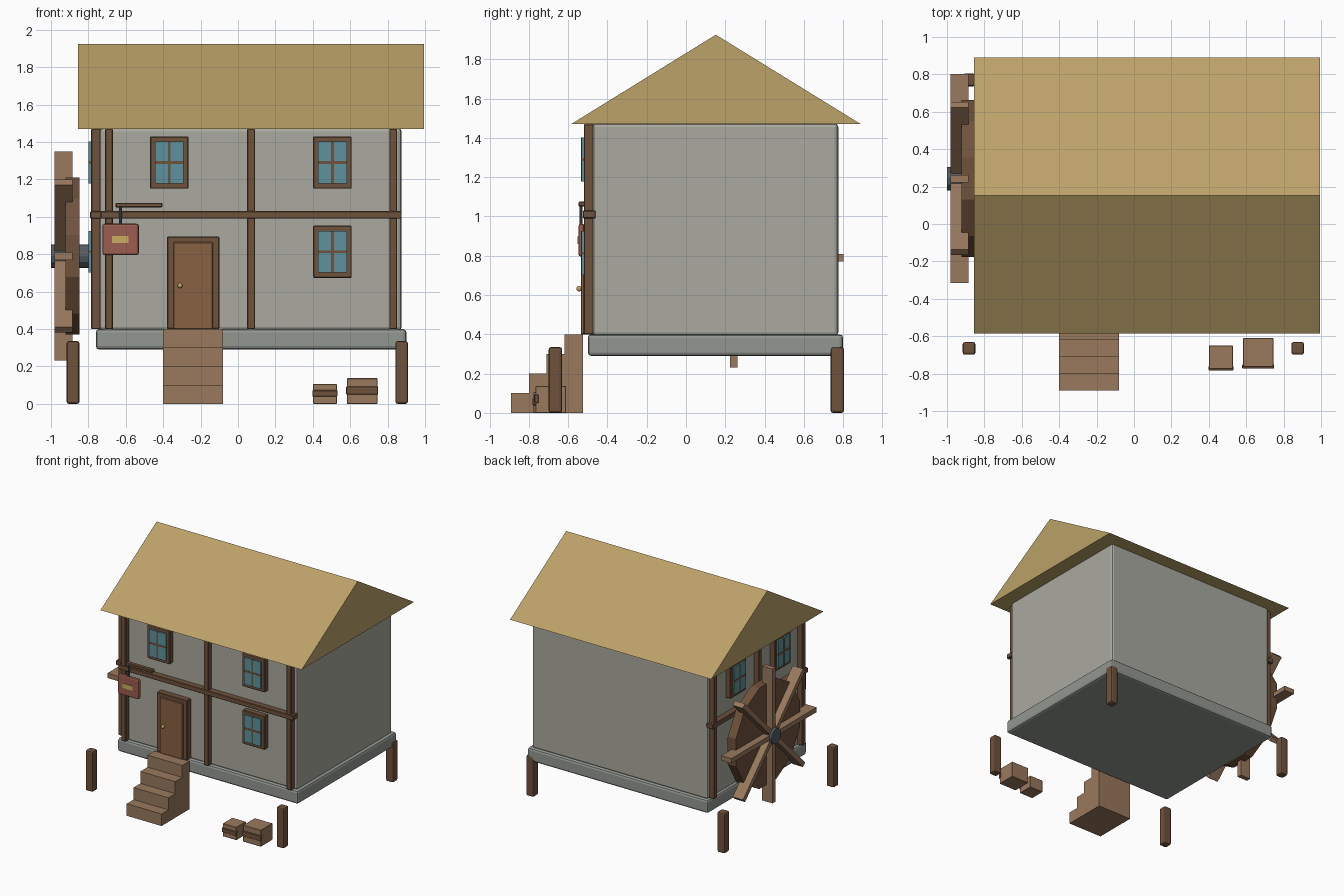
import bpy, bmesh
from math import radians, pi
from mathutils import Matrix, Vector

if "Cube" in bpy.data.objects:
    bpy.data.objects.remove(bpy.data.objects["Cube"])


def mat(name, r, g, b):
    m = bpy.data.materials.new(name)
    m.diffuse_color = (r, g, b, 1)
    m.use_nodes = True
    m.node_tree.nodes["Principled BSDF"].inputs["Base Color"].default_value = m.diffuse_color
    return m


WALL = mat("plaster", 0.40, 0.40, 0.35)
STONE = mat("stone", 0.29, 0.31, 0.28)
THATCH = mat("thatch", 0.50, 0.36, 0.14)
TIMBER = mat("timber", 0.16, 0.085, 0.045)
PLANK = mat("plank", 0.32, 0.19, 0.11)
DOOR = mat("door_wood", 0.25, 0.12, 0.055)
GLASS = mat("glass", 0.11, 0.29, 0.34)
IRON = mat("iron", 0.09, 0.11, 0.13)
BRASS = mat("brass", 0.60, 0.42, 0.12)
RED = mat("red_paint", 0.33, 0.11, 0.08)


def finish(name, bm, material, bevel=0, segments=1):
    bmesh.ops.recalc_face_normals(bm, faces=bm.faces)
    mesh = bpy.data.meshes.new(name)
    bm.to_mesh(mesh)
    bm.free()
    mesh.materials.append(material)
    ob = bpy.data.objects.new(name, mesh)
    bpy.context.collection.objects.link(ob)
    if bevel:
        mod = ob.modifiers.new("bevel", 'BEVEL')
        mod.width = bevel
        mod.segments = segments
    return ob


def box(name, x, y, z, material, bevel=0, segments=1, xf=None):
    """Box from (min, max) ranges, optionally transformed by a matrix."""
    bm = bmesh.new()
    bmesh.ops.create_cube(bm, size=1)
    for v in bm.verts:
        v.co = Vector((r[0] + (r[1] - r[0]) * (c + 0.5) for r, c in zip((x, y, z), v.co)))
    if xf:
        bm.transform(xf)
    return finish(name, bm, material, bevel, segments)


def prism(name, profile, x0, x1, material):
    """Extrude a (y, z) profile along x."""
    bm = bmesh.new()
    face = bm.faces.new([bm.verts.new((x0, y, z)) for y, z in profile])
    ext = bmesh.ops.extrude_face_region(bm, geom=[face])
    bmesh.ops.translate(bm, vec=(x1 - x0, 0, 0),
                        verts=[e for e in ext["geom"] if isinstance(e, bmesh.types.BMVert)])
    return finish(name, bm, material)


def cylinder(name, center, radius, length, sides, axis, material, turn=0):
    bm = bmesh.new()
    rot = Matrix.Rotation(pi / 2, 4, 'Y' if axis == 'X' else 'X')
    if axis == 'Z':
        rot = Matrix()
    bmesh.ops.create_cone(bm, cap_ends=True, segments=sides, radius1=radius, radius2=radius,
                          depth=length,
                          matrix=Matrix.Translation(center) @ rot @ Matrix.Rotation(turn, 4, 'Z'))
    return finish(name, bm, material)


# House shell
box("walls", (-0.74, 0.875), (-0.475, 0.775), (0.39, 1.475), WALL, 0.02, 2)
box("foundation", (-0.76, 0.90), (-0.50, 0.80), (0.29, 0.40), STONE, 0.018, 2)
prism("roof", [(-0.585, 1.47), (0.89, 1.47), (0.152, 1.925)], -0.855, 0.995, THATCH)

# Front and left timber framing
for x in (-0.69, 0.07, 0.83):
    box("front_timber", (x - 0.021, x + 0.021), (-0.52, -0.46), (0.40, 1.47), TIMBER, 0.004)
box("front_beam", (-0.735, 0.875), (-0.525, -0.46), (0.99, 1.03), TIMBER, 0.004)
for y in (-0.43, 0.145, 0.73):
    box("side_timber", (-0.785, -0.73), (y - 0.021, y + 0.021), (0.40, 1.47), TIMBER, 0.004)
box("side_beam", (-0.79, -0.73), (-0.475, 0.775), (0.99, 1.03), TIMBER, 0.004)


def window(xf):
    """Four-pane window facing -y, origin at its centre on the wall face."""
    box("window_frame", (-0.103, 0.103), (-0.045, 0.02), (-0.14, 0.14), TIMBER, 0.005, xf=xf)
    for sx in (-1, 1):
        for sz in (-1, 1):
            xs = sorted((sx * 0.007, sx * 0.077))
            zs = sorted((sz * 0.007, sz * 0.112))
            box("window_pane", xs, (-0.058, -0.03), zs, GLASS, xf=xf)
    box("window_mullion", (-0.007, 0.007), (-0.06, -0.03), (-0.112, 0.112), TIMBER, xf=xf)
    box("window_crossbar", (-0.077, 0.077), (-0.06, -0.03), (-0.007, 0.007), TIMBER, xf=xf)


for x, z in ((-0.368, 1.29), (0.505, 1.29), (0.505, 0.813)):
    window(Matrix.Translation((x, -0.475, z)))
for y, z in ((0.43, 1.29), (-0.15, 1.29), (-0.15, 0.813)):
    window(Matrix.Translation((-0.74, y, z)) @ Matrix.Rotation(-pi / 2, 4, 'Z'))

# Door
box("door_frame", (-0.38, -0.10), (-0.525, -0.46), (0.40, 0.895), TIMBER, 0.005)
box("door", (-0.345, -0.135), (-0.535, -0.47), (0.40, 0.865), DOOR, 0.004)
bm = bmesh.new()
bmesh.ops.create_uvsphere(bm, u_segments=10, v_segments=6, radius=0.014,
                          matrix=Matrix.Translation((-0.31, -0.544, 0.632)))
finish("door_knob", bm, BRASS)

# Front steps
for i, (y0, y1) in enumerate(((-0.89, -0.80), (-0.80, -0.71), (-0.71, -0.618), (-0.618, -0.525))):
    box("step", (-0.40, -0.08), (y0, y1), (0, 0.1 * (i + 1)), PLANK)

# Standing posts
for x in (-0.882, 0.875):
    for y in (-0.665, 0.77):
        box("post", (x - 0.034, x + 0.034), (y - 0.034, y + 0.034), (0, 0.335), TIMBER, 0.012, 2)

# Water wheel
WY, WZ = 0.243, 0.79
cylinder("wheel_disc", (-0.885, WY, WZ), 0.434, 0.075, 12, 'X', TIMBER, radians(15))
cylinder("wheel_axle", (-0.865, WY, WZ), 0.063, 0.27, 12, 'X', IRON)
for i in range(4):
    xf = Matrix.Translation((0, WY, WZ)) @ Matrix.Rotation(i * pi / 4, 4, 'X')
    box("wheel_paddle", (-0.98, -0.885), (-0.02, 0.02), (-0.558, 0.558), PLANK, xf=xf)

# Hanging sign
box("sign_bracket", (-0.655, -0.405), (-0.547, -0.51), (1.05, 1.075), TIMBER, 0.005)
cylinder("sign_hanger", (-0.628, -0.535, 1.005), 0.007, 0.11, 8, 'Z', IRON)
box("sign_board", (-0.725, -0.53), (-0.547, -0.517), (0.795, 0.963), RED, 0.012, 2)
box("sign_plate", (-0.673, -0.585), (-0.553, -0.54), (0.86, 0.898), BRASS)

# Crates with bands
for x, y, w, d, h in ((0.465, -0.712, 0.127, 0.127, 0.107), (0.664, -0.688, 0.165, 0.155, 0.137)):
    box("crate", (x - w / 2, x + w / 2), (y - d / 2, y + d / 2), (0, h), PLANK, 0.003)
    box("crate_band", (x - w / 2 - 0.003, x + w / 2 + 0.003), (y - d / 2 - 0.007, y - d / 2 + 0.015),
        (h * 0.36, h * 0.68), TIMBER, 0.003)
